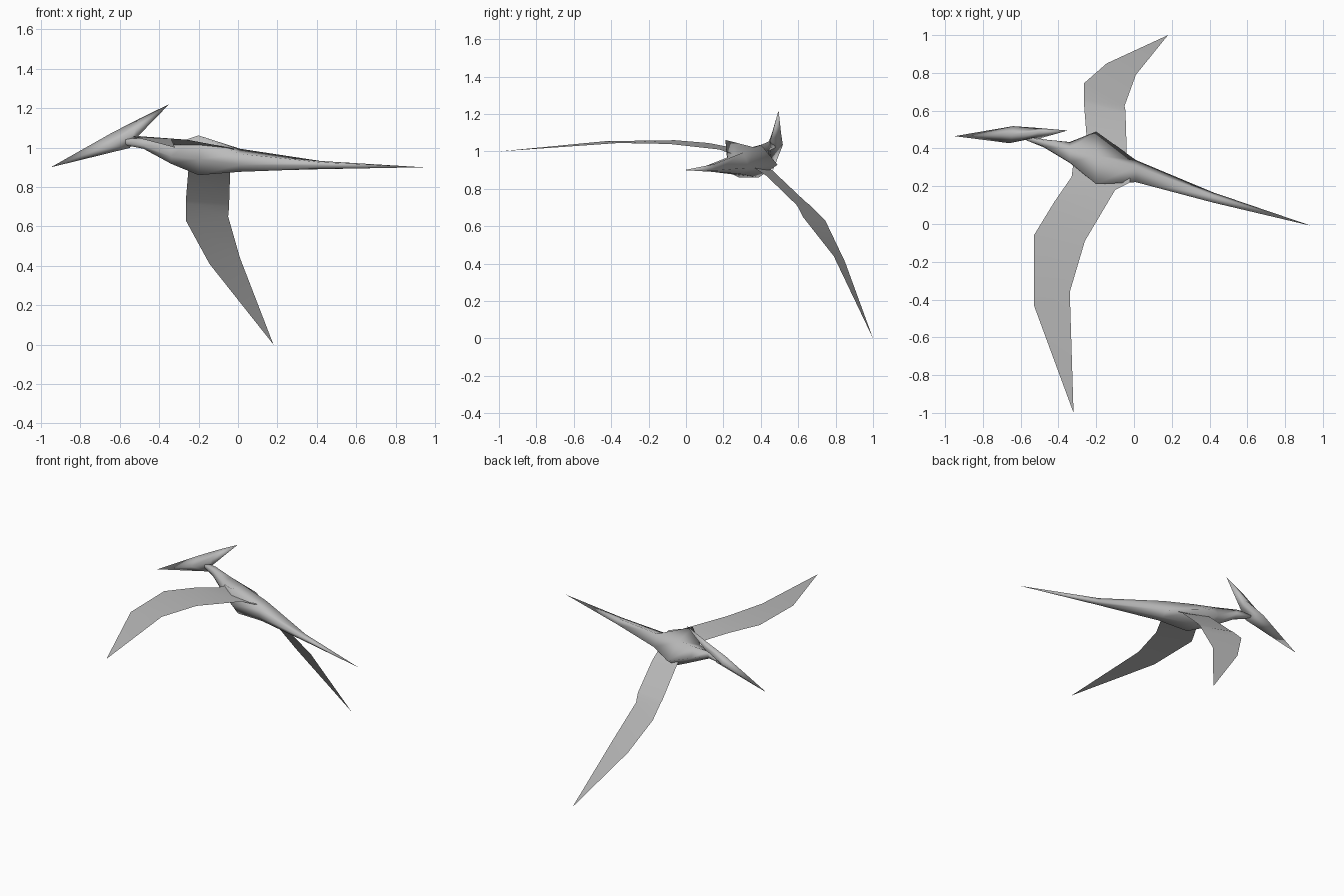
import bpy, bmesh
from mathutils import Vector

cube = bpy.data.objects.get("Cube")
if cube:
    bpy.data.objects.remove(cube)

grey = bpy.data.materials.new("soft grey")
grey.use_nodes = True
grey.diffuse_color = (0.5, 0.5, 0.5, 1)
grey.node_tree.nodes["Principled BSDF"].inputs["Base Color"].default_value = (0.5, 0.5, 0.5, 1)

# The body is banked: its own side and up directions across the x axis
SIDE = Vector((0, 0.9, -0.43))
UP = Vector((0, 0.43, 0.9))


def loft(name, rings, closed=True):
    """Join rings of points; a ring with one point becomes a tip."""
    bm = bmesh.new()
    rows = [[bm.verts.new(p) for p in ring] for ring in rings]
    for a, b in zip(rows, rows[1:]):
        n = max(len(a), len(b))
        for i in range(n if closed else n - 1):
            j = (i + 1) % n
            loop = [a[i % len(a)], a[j % len(a)], b[j % len(b)], b[i % len(b)]]
            bm.faces.new(list(dict.fromkeys(loop)))
    if closed:
        for row in (rows[0], rows[-1]):
            if len(row) > 2:
                bm.faces.new(row)
    bmesh.ops.recalc_face_normals(bm, faces=bm.faces)
    bm.normal_update()
    if not closed and sum(f.normal.z for f in bm.faces) < 0:
        bmesh.ops.reverse_faces(bm, faces=bm.faces)
    mesh = bpy.data.meshes.new(name)
    bm.to_mesh(mesh)
    bm.free()
    for poly in mesh.polygons:
        poly.use_smooth = True
    mesh.materials.append(grey)
    obj = bpy.data.objects.new(name, mesh)
    bpy.context.collection.objects.link(obj)
    return obj


def section(x, y, z, half, top, bottom):
    """Six-sided banked cross-section."""
    c = Vector((x, y, z))
    return [c + UP * top, c + SIDE * half, c + SIDE * half * 0.6 - UP * bottom * 0.7,
            c - UP * bottom, c - SIDE * half * 0.6 - UP * bottom * 0.7, c - SIDE * half]


# Neck, trunk and tail
loft("body", [
    section(-0.57, 0.46, 1.03, 0.02, 0.02, 0.02),
    section(-0.48, 0.43, 1.03, 0.02, 0.025, 0.04),
    section(-0.34, 0.38, 0.99, 0.06, 0.05, 0.08),
    section(-0.2, 0.35, 0.995, 0.155, 0.03, 0.15),
    section(0.01, 0.28, 0.94, 0.065, 0.06, 0.07),
    section(0.42, 0.14, 0.912, 0.03, 0.022, 0.022),
    [(0.94, -0.01, 0.9)],
])

# Beak, skull and swept-back crest
loft("head", [
    [(-0.95, 0.465, 0.9)],
    [(-0.64, 0.475, 1.075), (-0.64, 0.518, 1.035), (-0.55, 0.45, 0.998), (-0.66, 0.428, 1.01)],
    [(-0.5, 0.49, 1.147), (-0.5, 0.508, 1.1), (-0.51, 0.45, 1.055), (-0.52, 0.46, 1.1)],
    [(-0.35, 0.495, 1.22)],
])

# Wings: pairs of leading and trailing edge points from root to tip
loft("right_wing", [
    [(-0.32, 0.33, 1.01), (-0.02, 0.28, 0.98)],
    [(-0.33, 0.25, 1.02), (-0.02, 0.22, 0.995)],
    [(-0.42, 0.12, 1.045), (-0.1, 0.18, 1.01)],
    [(-0.53, -0.06, 1.06), (-0.26, -0.09, 1.04)],
    [(-0.53, -0.43, 1.055), (-0.34, -0.36, 1.045)],
    [(-0.32, -1.0, 1.0)],
], closed=False)

loft("left_wing", [
    [(-0.25, 0.4, 0.94), (-0.04, 0.34, 0.93)],
    [(-0.25, 0.45, 0.91), (-0.04, 0.43, 0.87)],
    [(-0.265, 0.64, 0.73), (-0.045, 0.59, 0.715)],
    [(-0.265, 0.66, 0.715), (-0.045, 0.6, 0.7)],
    [(-0.265, 0.745, 0.63), (-0.05, 0.625, 0.65)],
    [(-0.145, 0.85, 0.41), (0.01, 0.79, 0.44)],
    [(0.18, 1.0, 0.0)],
], closed=False)
